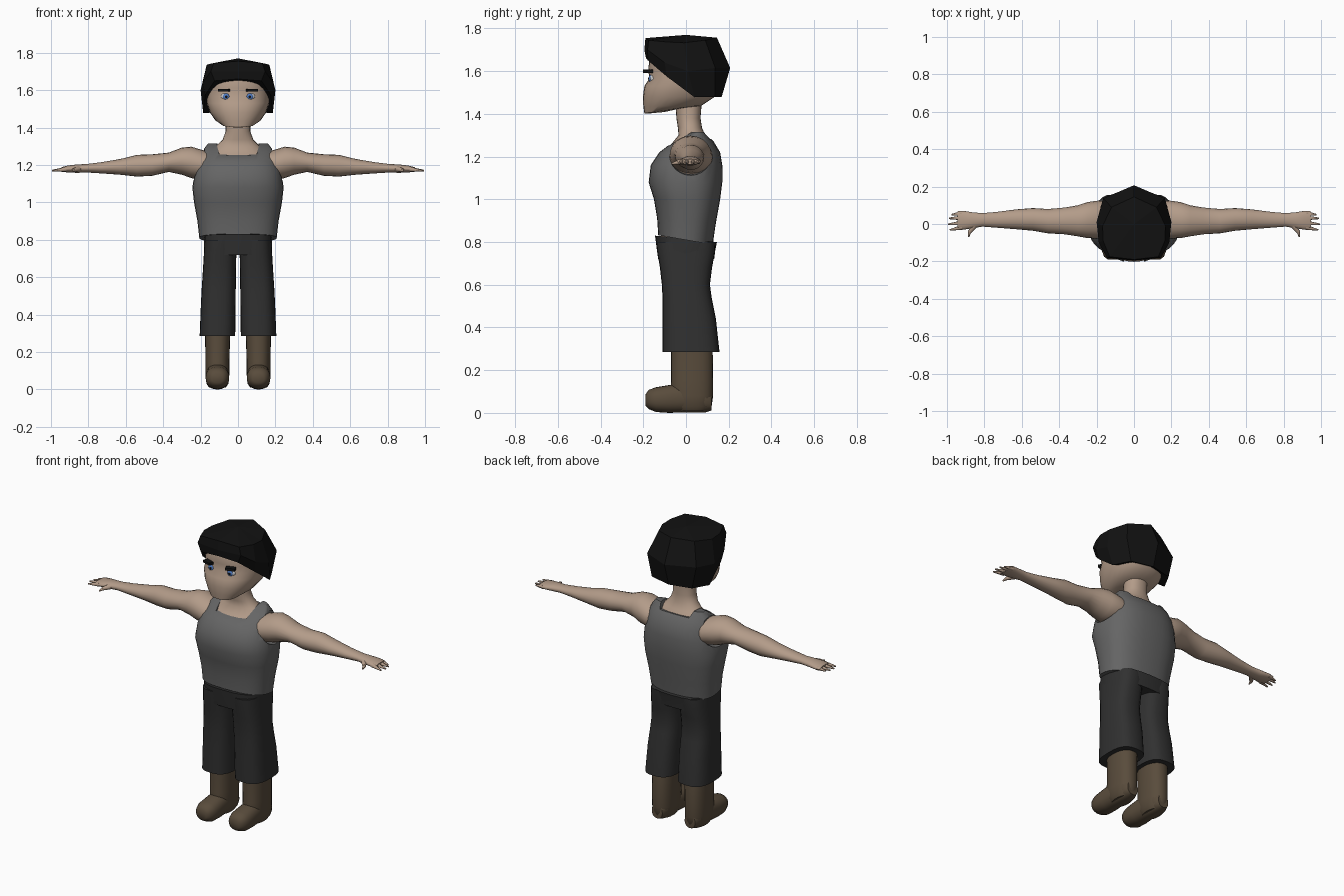
import bpy, bmesh, math
from mathutils import Vector, Matrix


def material(name, rgb):
    m = bpy.data.materials.new(name)
    m.diffuse_color = (*rgb, 1)
    return m


SKIN = material("skin", (0.45, 0.33, 0.25))
BLACK = material("black", (0.006, 0.006, 0.006))
CLOTH = material("grey_cloth", (0.13, 0.13, 0.13))
DARK = material("dark_cloth", (0.03, 0.03, 0.03))
LEATHER = material("leather", (0.10, 0.072, 0.045))
WHITE = material("eye_white", (0.6, 0.6, 0.6))
BLUE = material("iris_blue", (0.08, 0.2, 0.55))


def finish(bm, name, mat, mirror=False, smooth=True):
    bmesh.ops.recalc_face_normals(bm, faces=bm.faces)
    me = bpy.data.meshes.new(name)
    bm.to_mesh(me)
    bm.free()
    ob = bpy.data.objects.new(name, me)
    bpy.context.collection.objects.link(ob)
    if mat:
        me.materials.append(mat)
    if mirror:
        ob.modifiers.new("mirror", 'MIRROR').use_mirror_merge = False
    ob["smooth"] = smooth
    return ob


def add_loft(bm, axis, rings, n=24, e=2.0):
    """Rings are (position, u0, u1, v0, v1[, tilt]); e is the squareness."""
    loops = []
    for t, u0, u1, v0, v1, *tilt in rings:
        loop = []
        for i in range(n):
            a = 2 * math.pi * i / n
            c, s = (math.copysign(abs(f) ** (2 / e), f) for f in (math.cos(a), math.sin(a)))
            u, v = (u0 + u1) / 2 + c * (u1 - u0) / 2, (v0 + v1) / 2 + s * (v1 - v0) / 2
            w = t + (tilt[0] * s if tilt else 0)
            loop.append(bm.verts.new({'X': (w, u, v), 'Y': (u, w, v), 'Z': (u, v, w)}[axis]))
        loops.append(loop)
    for a, b in zip(loops, loops[1:]):
        for i in range(n):
            bm.faces.new((a[i], a[(i + 1) % n], b[(i + 1) % n], b[i]))
    bm.faces.new(loops[0])
    bm.faces.new(loops[-1])


def loft(name, axis, rings, mat, n=24, e=2.0, mirror=False):
    bm = bmesh.new()
    add_loft(bm, axis, rings, n, e)
    return finish(bm, name, mat, mirror)


def centred(rows):
    return [(r[0], -r[1], r[1], *r[2:]) for r in rows]


def add_spike(bm, p, q, r0, r1):
    p, q = Vector(p), Vector(q)
    d = q - p
    m = Matrix.Translation((p + q) / 2) @ d.to_track_quat('Z', 'Y').to_matrix().to_4x4()
    bmesh.ops.create_cone(bm, cap_ends=True, segments=8, radius1=r0, radius2=r1,
                          depth=d.length, matrix=m)


def ball(name, loc, size, mat):
    bm = bmesh.new()
    bmesh.ops.create_uvsphere(bm, u_segments=16, v_segments=10, radius=1,
                              matrix=Matrix.Translation(loc) @ Matrix.Diagonal((*size, 1)))
    return finish(bm, name, mat, True)


# Skin torso and neck
loft("body", 'Z', centred([
    (0.76, .165, -.11, .11), (0.86, .175, -.12, .115), (1.0, .2, -.13, .14),
    (1.1, .2, -.145, .15), (1.18, .195, -.13, .145), (1.22, .19, -.11, .145),
    (1.26, .17, -.068, .125), (1.30, .118, -.035, .09), (1.335, .082, -.038, .075),
    (1.38, .066, -.045, .068), (1.47, .066, -.05, .075)]), SKIN, e=2.2)

# Tank top, cut open at the neck and arms
tank = loft("tank_top", 'Z', centred([
    (.81, .207, -.13, .125, -.022), (.90, .217, -.135, .14, -.01), (1.0, .235, -.15, .16),
    (1.08, .244, -.175, .17), (1.16, .232, -.165, .17), (1.22, .213, -.125, .16),
    (1.27, .195, -.06, .13), (1.315, .16, .02, .09)]), CLOTH, n=32, e=2.5)
cutters = [
    loft("neck_cutter", 'Z', centred([(1.265, .1, -.2, .2, .03), (1.42, .15, -.2, .2, .03)]), None, e=4),
    loft("arm_cutter", 'X', [(.18, -.075, .12, 1.12, 1.29), (.4, -.09, .14, 1.09, 1.33)], None),
    loft("arm_cutter", 'X', [(-.18, -.075, .12, 1.12, 1.29), (-.4, -.09, .14, 1.09, 1.33)], None)]
bpy.context.view_layer.objects.active = tank
for c in cutters:
    c.hide_render = True
    mod = tank.modifiers.new("cut", 'BOOLEAN')
    mod.operation, mod.object, mod.solver = 'DIFFERENCE', c, 'EXACT'
    bpy.ops.object.modifier_apply(modifier=mod.name)
for c in cutters:
    bpy.data.objects.remove(c)

# Arms with hands, fingers and thumb
bm = bmesh.new()
add_loft(bm, 'X', [
    (.13, -.07, .115, 1.13, 1.265), (.19, -.078, .125, 1.12, 1.28), (.25, -.075, .117, 1.13, 1.298),
    (.30, -.066, .10, 1.148, 1.293), (.37, -.055, .088, 1.163, 1.266), (.46, -.05, .08, 1.142, 1.257),
    (.54, -.036, .085, 1.138, 1.254), (.63, -.028, .078, 1.148, 1.232), (.73, -.02, .065, 1.155, 1.215),
    (.81, -.014, .058, 1.16, 1.205), (.86, -.022, .062, 1.158, 1.203), (.91, -.03, .07, 1.16, 1.197),
    (.945, -.028, .068, 1.164, 1.188)], n=20)
for y0, y1, tip in ((.056, .05, .975), (.033, .03, .99), (.006, -.002, .995), (-.018, -.032, .985)):
    add_spike(bm, (.92, y0, 1.177), (tip, y1, 1.17), .013, .004)
add_spike(bm, (.85, -.005, 1.18), (.88, -.045, 1.172), .017, .01)
add_spike(bm, (.878, -.04, 1.172), (.885, -.068, 1.166), .010, .004)
finish(bm, "arms", SKIN, True)

# Head
loft("head", 'Z', centred([
    (1.405, .04, -.185, -.10, .004), (1.415, .085, -.195, -.02, .012), (1.437, .12, -.2, .07),
    (1.48, .15, -.202, .135), (1.53, .167, -.195, .16), (1.565, .17, -.173, .165),
    (1.61, .17, -.176, .165), (1.66, .16, -.172, .15), (1.71, .13, -.15, .12)]), SKIN, n=28, e=2.3)

# Eyes and brows
ball("eyes", (.063, -.152, 1.565), (.029, .02, .023), WHITE)
ball("irises", (.063, -.166, 1.565), (.018, .009, .018), BLUE)
ball("pupils", (.063, -.172, 1.565), (.008, .0055, .008), BLACK)
bm = bmesh.new()
bmesh.ops.create_cube(bm, size=1, matrix=Matrix.Translation((.075, -.178, 1.6))
                      @ Matrix.Rotation(.35, 4, 'Z') @ Matrix.Diagonal((.055, .03, .015, 1)))
finish(bm, "brows", BLACK, True, False)

# Faceted hair: half-columns from front to back, each top / middle / bottom
columns = [
    ((0, -.19, 1.755), (0, -.195, 1.70), (0, -.187, 1.66)),
    ((.13, -.175, 1.745), (.145, -.18, 1.70), (.125, -.178, 1.65)),
    ((.165, -.09, 1.737), (.188, -.1, 1.64), (.175, -.09, 1.575)),
    ((.168, -.01, 1.733), (.2, .01, 1.6), (.186, .04, 1.478)),
    ((.12, .09, 1.745), (.165, .137, 1.615), (.135, .135, 1.48)),
    ((0, .145, 1.757), (0, .207, 1.615), (0, .167, 1.48))]
columns += [[(-x, y, z) for x, y, z in c] for c in columns[-2:0:-1]]
bm = bmesh.new()
cols = [[bm.verts.new(p) for p in c] for c in columns]
crown, core = bm.verts.new((0, 0, 1.77)), bm.verts.new((0, .02, 1.55))
for a, b in zip(cols, cols[1:] + cols[:1]):
    bm.faces.new((crown, a[0], b[0]))
    bm.faces.new((a[0], a[1], b[1], b[0]))
    bm.faces.new((a[1], a[2], b[2], b[1]))
    bm.faces.new((a[2], core, b[2]))
finish(bm, "hair", BLACK, smooth=False)

# Trousers: waist and wide legs
loft("trouser_waist", 'Z', centred([
    (.72, .18, -.13, .132), (.76, .182, -.136, .137), (.815, .18, -.145, .145, -.015)]), DARK, e=3)
loft("trouser_legs", 'Z', [
    (.285, .015, .205, -.11, .157), (.44, .013, .199, -.11, .14), (.54, .012, .194, -.11, .12),
    (.60, .011, .19, -.113, .112), (.68, .01, .185, -.122, .122),
    (.75, .008, .181, -.134, .135), (.80, .004, .178, -.14, .138)], DARK, e=2.8, mirror=True)

# Boots: shaft and rounded foot
bm = bmesh.new()
add_loft(bm, 'Z', [
    (.01, .065, .155, -.04, .10), (.03, .052, .168, -.06, .12), (.08, .046, .174, -.075, .127),
    (.15, .046, .174, -.07, .127), (.29, .042, .176, -.07, .125), (.40, .042, .176, -.07, .10)], e=2.3)
add_loft(bm, 'Y', [
    (.12, .075, .145, .012, .09), (.09, .058, .162, .002, .13), (-.02, .05, .17, .002, .14),
    (-.08, .047, .173, 0, .13), (-.14, .047, .173, .004, .12), (-.175, .06, .16, .018, .108),
    (-.19, .08, .14, .035, .085)], e=2.3)
finish(bm, "boots", LEATHER, True)

# Smooth shading on everything but the faceted parts
for ob in bpy.context.collection.objects:
    ob.select_set(bool(ob.get("smooth")))
bpy.context.view_layer.objects.active = tank
bpy.ops.object.shade_smooth_by_angle(angle=math.radians(45))
